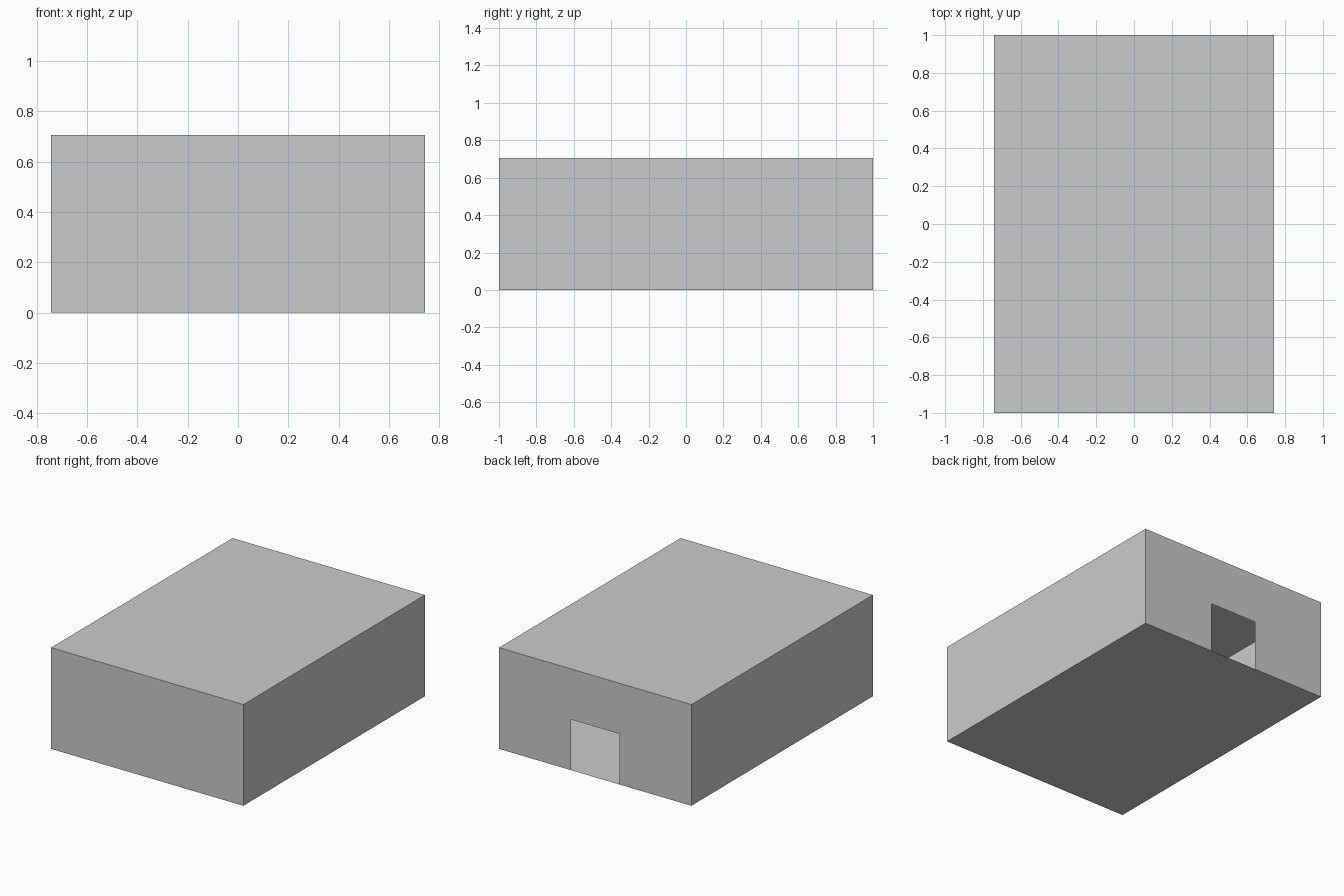
import bpy, bmesh

if "Cube" in bpy.data.objects:
    bpy.data.objects.remove(bpy.data.objects["Cube"])

W, D, H = 0.742, 1.0, 0.706      # half width, half depth, height
DW, DH = W / 4, H / 2            # doorway half width and height


def add_object(name, bm):
    mesh = bpy.data.meshes.new(name)
    bm.to_mesh(mesh)
    bm.free()
    obj = bpy.data.objects.new(name, mesh)
    bpy.context.collection.objects.link(obj)
    return obj


# Hollow thin-walled room; the back wall is replaced by one with a doorway
bm = bmesh.new()
bmesh.ops.create_cube(bm, size=1)
for v in bm.verts:
    v.co = (v.co.x * 2 * W, v.co.y * 2 * D, (v.co.z + 0.5) * H)
back = [f for f in bm.faces if f.normal.y > 0.9]
bmesh.ops.delete(bm, geom=back, context='FACES_ONLY')

# Back wall outline, stepping around the open doorway (faces +y)
outline = [(W, 0), (DW, 0), (DW, DH), (-DW, DH), (-DW, 0), (-W, 0), (-W, H), (W, H)]
bm.faces.new([bm.verts.new((x, D, z)) for x, z in outline])
bmesh.ops.remove_doubles(bm, verts=bm.verts, dist=0.0001)
bm.normal_update()
for f in bm.faces:
    # every panel faces outward from the room centre
    c = f.calc_center_bounds()
    c.z -= H / 2
    if f.normal.dot(c) < 0:
        f.normal_flip()
add_object("room_shell", bm)
